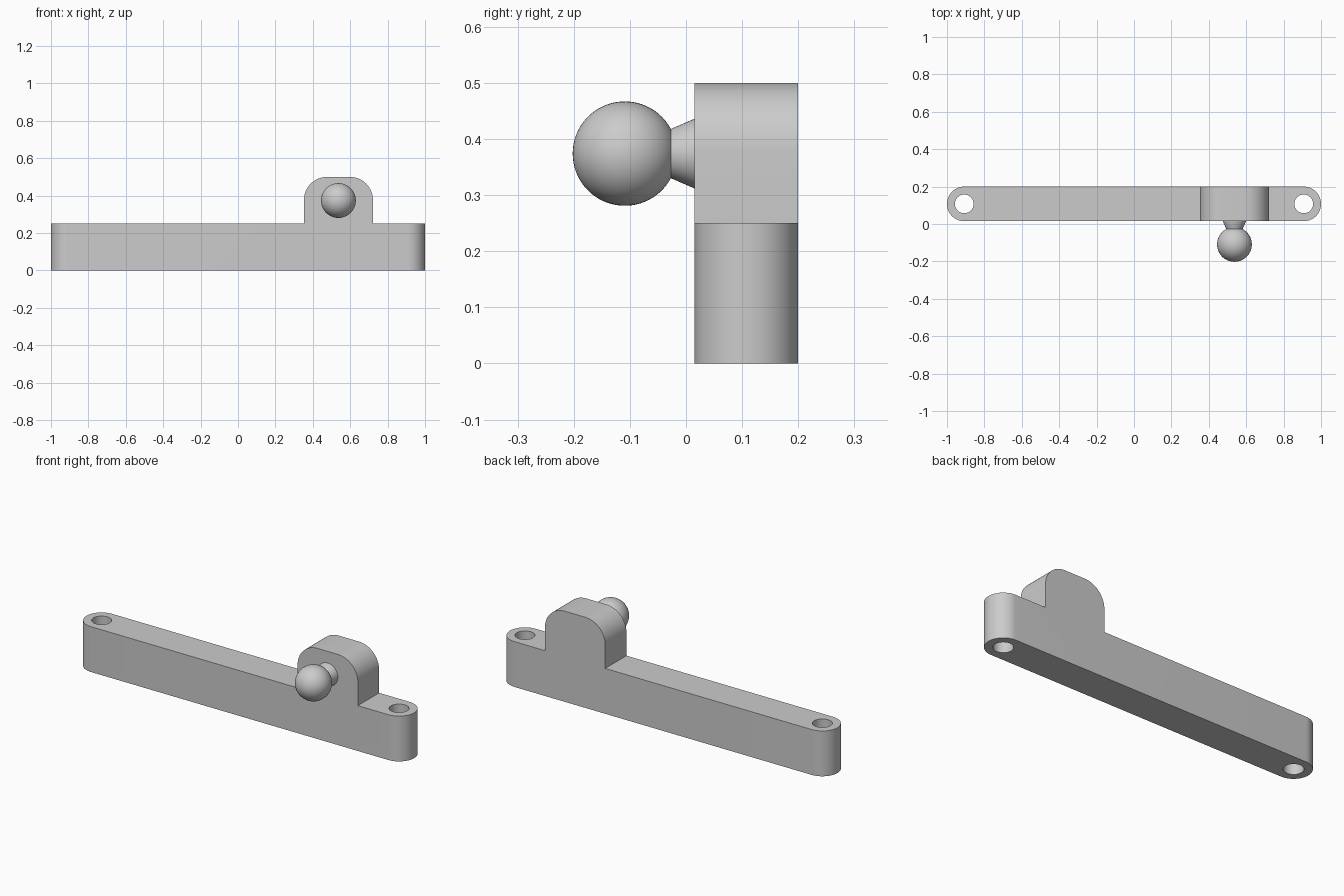
import bpy, bmesh
from math import pi, sin, cos, sqrt
from mathutils import Vector, Matrix

cube = bpy.data.objects.get("Cube")
if cube:
    bpy.data.objects.remove(cube, do_unlink=True)

grey = bpy.data.materials.new("plain grey")
grey.use_nodes = True
colour = (0.6, 0.6, 0.6, 1)
grey.diffuse_color = colour
grey.node_tree.nodes["Principled BSDF"].inputs["Base Color"].default_value = colour

# Main dimensions
HALF_LENGTH, BAR_HEIGHT = 1.0, 0.25
BACK, FRONT = 0.2, 0.015
MID_Y, END_R = (BACK + FRONT) / 2, (BACK - FRONT) / 2
END_X = HALF_LENGTH - END_R
LUG_X, LUG_HALF, LUG_TOP, LUG_R = 0.537, 0.184, 0.5, 0.122
BALL = Vector((LUG_X, -0.109, 0.374))
BALL_R, NECK_R, NECK_BASE_R, NECK_Y = 0.093, 0.043, 0.062, -0.027


def arc(cx, cy, r, start, end, steps):
    angles = [start + (end - start) * i / steps for i in range(steps + 1)]
    return [(cx + r * cos(a), cy + r * sin(a)) for a in angles]


def finish(name, bm):
    bmesh.ops.recalc_face_normals(bm, faces=bm.faces)
    mesh = bpy.data.meshes.new(name)
    bm.to_mesh(mesh)
    bm.free()
    mesh.materials.append(grey)
    obj = bpy.data.objects.new(name, mesh)
    bpy.context.collection.objects.link(obj)
    return obj


def prism(name, points, depth):
    """Extrude a closed outline of 3D points along a vector."""
    bm = bmesh.new()
    face = bm.faces.new([bm.verts.new(p) for p in points])
    ext = bmesh.ops.extrude_face_region(bm, geom=[face], use_keep_orig=True)
    moved = [g for g in ext["geom"] if isinstance(g, bmesh.types.BMVert)]
    bmesh.ops.translate(bm, verts=moved, vec=depth)
    return finish(name, bm)


def activate(obj):
    bpy.ops.object.select_all(action="DESELECT")
    obj.select_set(True)
    bpy.context.view_layer.objects.active = obj


def boolean(obj, tool, operation):
    activate(obj)
    mod = obj.modifiers.new("cut", "BOOLEAN")
    mod.operation, mod.solver, mod.object = operation, "EXACT", tool
    bpy.ops.object.modifier_apply(modifier=mod.name)
    bpy.data.objects.remove(tool, do_unlink=True)


def smooth(obj):
    activate(obj)
    bpy.ops.object.shade_smooth_by_angle(angle=pi / 6)


# Body: rounded-end plan, trimmed to the side profile of the bar and its lug
plan = arc(END_X, MID_Y, END_R, -pi / 2, pi / 2, 32)
plan += arc(-END_X, MID_Y, END_R, pi / 2, 3 * pi / 2, 32)
body = prism("bar_with_lug", [(x, y, 0) for x, y in plan], (0, 0, 1))

lug_z = LUG_TOP - LUG_R
outline = [(-1.2, -0.2), (1.2, -0.2), (1.2, BAR_HEIGHT), (LUG_X + LUG_HALF, BAR_HEIGHT)]
outline += arc(LUG_X + LUG_HALF - LUG_R, lug_z, LUG_R, 0, pi / 2, 16)
outline += arc(LUG_X - LUG_HALF + LUG_R, lug_z, LUG_R, pi / 2, pi, 16)
outline += [(LUG_X - LUG_HALF, BAR_HEIGHT), (-1.2, BAR_HEIGHT)]
outline = [(x, max(z, 0)) for x, z in outline]
trim = prism("side_trim", [(x, -0.5, z) for x, z in outline], (0, 1, 0))
boolean(body, trim, "INTERSECT")

# Through holes at both ends
for side in (-1, 1):
    ring = arc(side * END_X, MID_Y, 0.05, 0, 2 * pi, 48)[:-1]
    drill = prism("drill", [(x, y, -0.2) for x, y in ring], (0, 0, 1))
    boolean(body, drill, "DIFFERENCE")
smooth(body)

# Ball stud: tapered neck and ball turned as one profile about the y axis
reach = NECK_Y - BALL.y
joint_r = sqrt(BALL_R ** 2 - reach ** 2)
profile = [(0, FRONT + 0.002), (NECK_BASE_R, FRONT + 0.002), (NECK_BASE_R, FRONT), (joint_r, NECK_Y)]
STEPS = 28
start = math_start = pi / 2 - 0.0
from math import atan2
start = atan2(reach, joint_r)
profile += [(max(r, 0), y) for r, y in arc(0, BALL.y, BALL_R, start, -pi / 2, STEPS)[1:]]
bm = bmesh.new()
verts = [bm.verts.new((BALL.x + r, y, BALL.z)) for r, y in profile]
edges = [bm.edges.new(pair) for pair in zip(verts, verts[1:])]
bmesh.ops.spin(bm, geom=verts + edges, cent=BALL, axis=(0, 1, 0), angle=2 * pi,
               steps=48, use_merge=True)
bmesh.ops.remove_doubles(bm, verts=bm.verts, dist=0.0001)
smooth(finish("ball_stud", bm))
